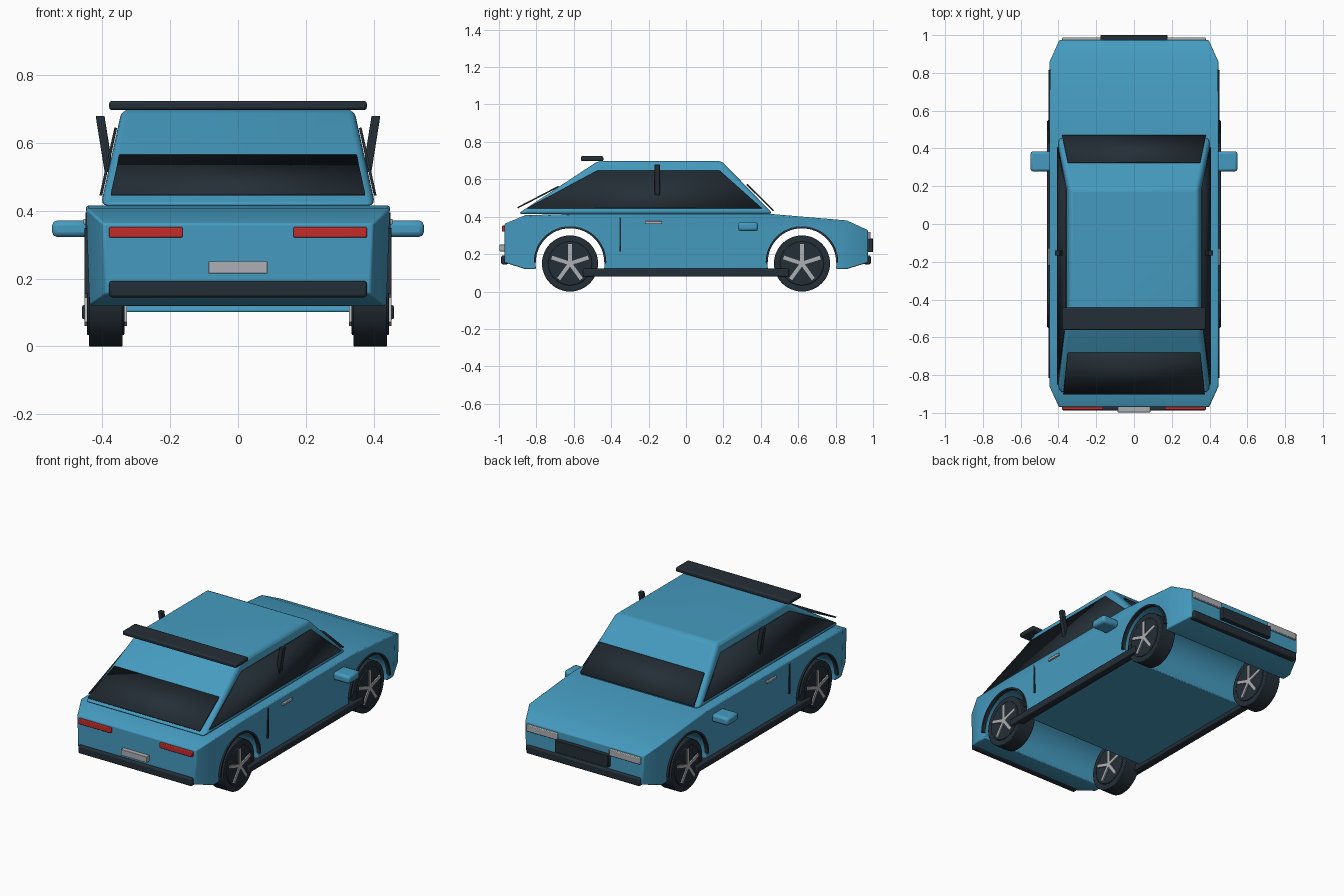
import bpy, bmesh, math
from mathutils import Matrix, Vector

cube = bpy.data.objects.get("Cube")
if cube:
    bpy.data.objects.remove(cube, do_unlink=True)


def material(name, rgb):
    m = bpy.data.materials.new(name)
    m.use_nodes = True
    m.diffuse_color = (*rgb, 1)
    m.node_tree.nodes["Principled BSDF"].inputs["Base Color"].default_value = (*rgb, 1)
    return m


BLUE = material("body blue", (0.06, 0.33, 0.53))
DARK = material("dark trim", (0.018, 0.028, 0.038))
GREY = material("light grey", (0.42, 0.43, 0.45))
RED = material("lamp red", (0.55, 0.025, 0.022))

WHEEL_Y, WHEEL_Z, WHEEL_R = 0.62, 0.15, 0.15
ARCH_Z, ARCH_R = 0.155, 0.185


def finish(name, bm, mat, bevel=0, segments=2, mirror=False):
    """Turn a bmesh into an object with optional mirroring and rounded edges."""
    bmesh.ops.recalc_face_normals(bm, faces=bm.faces)
    mesh = bpy.data.meshes.new(name)
    bm.to_mesh(mesh)
    bm.free()
    mesh.materials.append(mat)
    ob = bpy.data.objects.new(name, mesh)
    bpy.context.collection.objects.link(ob)
    if mirror:
        mod = ob.modifiers.new("Mirror", "MIRROR")
        mod.use_mirror_merge = False
    if bevel:
        mod = ob.modifiers.new("Bevel", "BEVEL")
        mod.width, mod.segments = bevel, segments
        mod.limit_method, mod.angle_limit = "ANGLE", math.radians(25)
    bpy.ops.object.select_all(action="DESELECT")
    ob.select_set(True)
    bpy.context.view_layer.objects.active = ob
    bpy.ops.object.shade_smooth_by_angle(angle=math.radians(35))
    return ob


def add_box(bm, x, y, z, turn=Matrix()):
    """Box from (min, max) ranges, turned about the origin afterwards."""
    lo, hi = Vector((x[0], y[0], z[0])), Vector((x[1], y[1], z[1]))
    place = Matrix.Translation((lo + hi) / 2) @ Matrix.Diagonal((*(hi - lo), 1))
    return bmesh.ops.create_cube(bm, size=1, matrix=turn @ place)["verts"]


def box(name, x, y, z, mat, bevel=0.005, mirror=False):
    bm = bmesh.new()
    add_box(bm, x, y, z)
    return finish(name, bm, mat, bevel, mirror=mirror)


def extrude_profile(points, half_width):
    """Side outline (y, z) pulled across the car; half_width is a function of z."""
    bm = bmesh.new()
    sides = [[bm.verts.new((s * half_width(z), y, z)) for y, z in points] for s in (-1, 1)]
    for side in sides:
        bm.faces.new(side)
    n = len(points)
    for i in range(n):
        j = (i + 1) % n
        bm.faces.new((sides[0][i], sides[0][j], sides[1][j], sides[1][i]))
    return bm


def plate(name, corners, mat, mirror=False):
    """Thin pane through four corners."""
    bm = bmesh.new()
    bm.faces.new([bm.verts.new(c) for c in corners])
    ob = finish(name, bm, mat, mirror=mirror)
    mod = ob.modifiers.new("Thickness", "SOLIDIFY")
    mod.thickness, mod.offset = 0.008, 0
    return ob


def arch(center_y, start, end, steps=28):
    angles = [math.radians(start + (end - start) * i / steps) for i in range(steps + 1)]
    return [(center_y + ARCH_R * math.cos(a), ARCH_Z + ARCH_R * math.sin(a)) for a in angles]


# Lower body: side outline with open wheel arches, ends tapered in plan
outline = [(-0.86, 0.12), (-0.97, 0.155), (-0.97, 0.362), (-0.86, 0.408), (-0.6, 0.415),
           (0.45, 0.415), (0.86, 0.38), (0.973, 0.328), (0.973, 0.155), (0.86, 0.12)]
outline += arch(WHEEL_Y, -11, 197) + arch(-WHEEL_Y, -17, 191)
bm = extrude_profile(outline, lambda z: 0.437 + 0.035 * (z - 0.1))
for y in (-0.86, 0.86):
    bmesh.ops.bisect_plane(bm, geom=bm.verts[:] + bm.edges[:] + bm.faces[:],
                           dist=0.0005, plane_co=(0, y, 0), plane_no=(0, 1, 0))
for v in bm.verts:
    if abs(v.co.y) > 0.9:
        v.co.x *= 0.89
finish("lower_body", bm, BLUE, 0.006)


# Cabin
def cabin_x(z):
    return 0.405 - 0.22 * (z - 0.415)


bm = extrude_profile([(-0.9, 0.415), (-0.47, 0.698), (0.19, 0.698), (0.465, 0.415)], cabin_x)
finish("cabin", bm, BLUE, 0.02, 3)

# Glass
plate("side_windows", [(cabin_x(z) + 0.006, y, z) for y, z in
      ((-0.85, 0.445), (0.405, 0.445), (0.18, 0.645), (-0.476, 0.645))], DARK, mirror=True)
plate("windscreen", [(-0.38, 0.468, 0.432), (0.38, 0.468, 0.432),
                     (0.35, 0.325, 0.573), (-0.35, 0.325, 0.573)], DARK)
plate("rear_window", [(-0.375, -0.9, 0.448), (0.375, -0.9, 0.448),
                      (0.35, -0.68, 0.562), (-0.35, -0.68, 0.562)], DARK)

# Door pillars leaning outward at the top
bm = bmesh.new()
for v in add_box(bm, (0.381, 0.407), (-0.168, -0.14), (0.515, 0.68)):
    v.co.x += 0.16 * (v.co.z - 0.6)
finish("door_pillars", bm, DARK, 0.003, mirror=True)

# Roof spoiler, sills and bumpers
box("roof_spoiler", (-0.38, 0.38), (-0.562, -0.442), (0.697, 0.724), DARK, 0.008)
box("side_sills", (0.41, 0.46), (-0.55, 0.55), (0.08, 0.122), DARK, 0.006, True)
box("rear_bumper", (-0.38, 0.38), (-0.988, -0.95), (0.145, 0.193), DARK, 0.008)
box("front_bumper", (-0.38, 0.38), (0.95, 0.988), (0.145, 0.193), DARK, 0.008)

# Lamps, grille and number plate
box("rear_lamps", (0.163, 0.38), (-0.985, -0.96), (0.321, 0.352), RED, 0.004, True)
box("headlamps", (0.175, 0.38), (0.96, 0.987), (0.278, 0.318), GREY, 0.004, True)
box("grille", (-0.177, 0.177), (0.96, 1.0), (0.21, 0.283), DARK, 0.003)
box("number_plate", (-0.087, 0.087), (-0.997, -0.96), (0.215, 0.251), GREY, 0.002)

# Doors: mirrors, handles and seams
box("wing_mirrors", (0.435, 0.548), (0.278, 0.385), (0.323, 0.371), BLUE, 0.014, True)
box("door_handles", (0.44, 0.456), (-0.22, -0.127), (0.36, 0.376), GREY, 0.003, True)
box("door_seams", (0.44, 0.45), (-0.356, -0.347), (0.215, 0.395), DARK, 0, True)

# Arch lips: slim half rings around the wheel openings
bm = bmesh.new()
for side in (-WHEEL_Y, WHEEL_Y):
    rings = []
    for i in range(33):
        a = math.pi * i / 32
        rings.append([bm.verts.new((x, side + r * math.cos(a), ARCH_Z + r * math.sin(a)))
                      for x, r in ((0.43, 0.183), (0.453, 0.183), (0.453, 0.194), (0.43, 0.194))])
    for a, b in zip(rings, rings[1:]):
        for k in range(4):
            m = (k + 1) % 4
            bm.faces.new((a[k], a[m], b[m], b[k]))
    bm.faces.new(rings[0])
    bm.faces.new(rings[-1])
finish("arch_lips", bm, DARK, mirror=True)

# Wheels: tyre, slightly wider rim disc and five spokes through it
for label, y in (("rear", -WHEEL_Y), ("front", WHEEL_Y)):
    hub = Matrix.Translation((0.39, y, WHEEL_Z))
    axle = hub @ Matrix.Rotation(math.pi / 2, 4, "Y")
    for part, radius, depth in (("tyres", WHEEL_R, 0.1), ("rims", 0.117, 0.11)):
        bm = bmesh.new()
        bmesh.ops.create_cone(bm, cap_ends=True, segments=48, radius1=radius,
                              radius2=radius, depth=depth, matrix=axle)
        finish(f"{label}_{part}", bm, DARK, 0.004, mirror=True)
    bm = bmesh.new()
    for i in range(5):
        turn = hub @ Matrix.Rotation(math.tau * i / 5, 4, "X")
        add_box(bm, (-0.062, 0.062), (-0.01, 0.01), (0, 0.103), turn)
    finish(f"{label}_spokes", bm, GREY, mirror=True)
